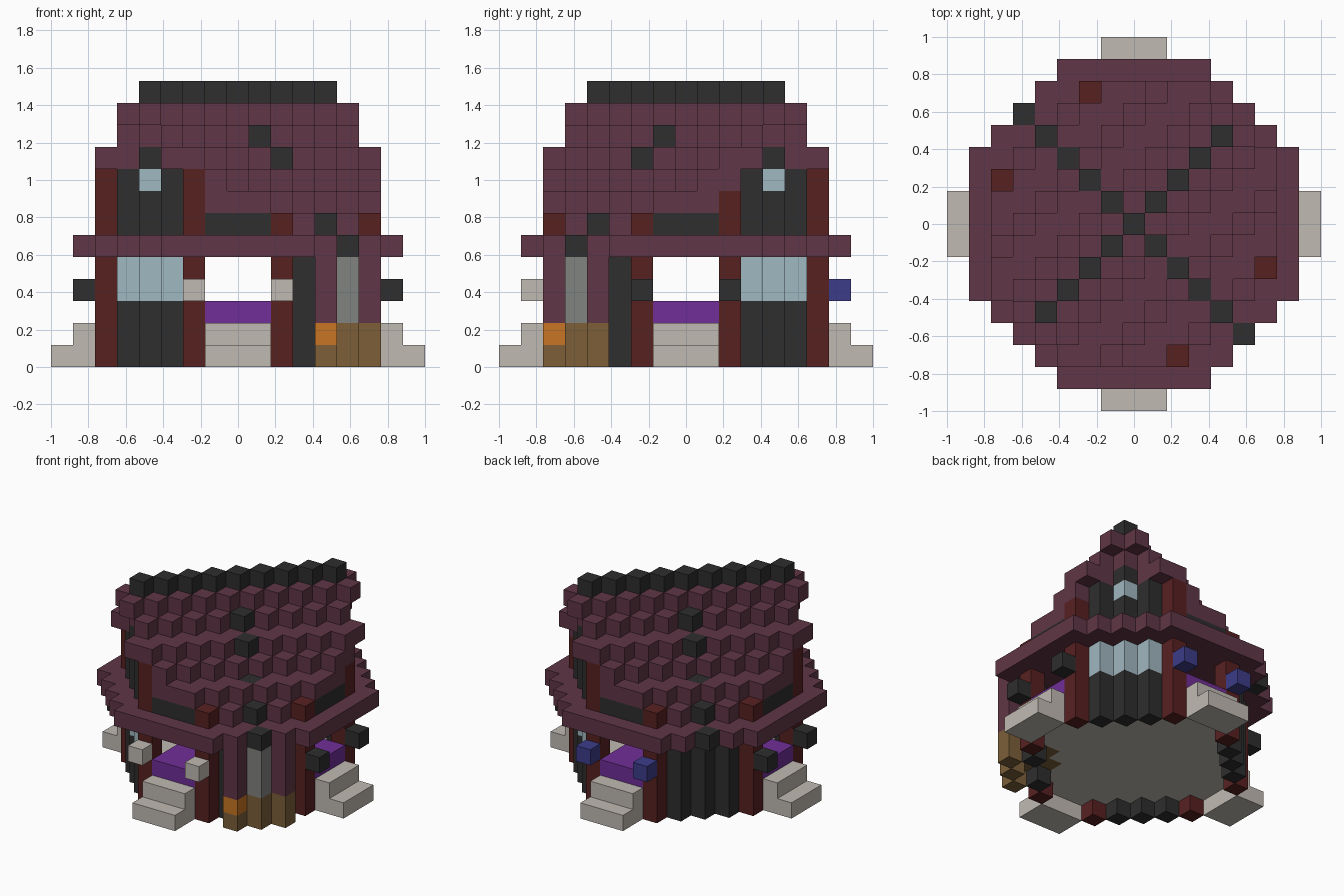
import bpy
import bmesh
from mathutils import Vector

cube = bpy.data.objects.get("Cube")
if cube:
    bpy.data.objects.remove(cube)

CELL = 2 / 17

# Palette, given as display values and converted to linear
PALETTE = {
    "maroon": (96, 54, 70), "charcoal": (46, 46, 46), "stone": (192, 186, 178),
    "dark red": (88, 33, 33), "pale glass": (160, 184, 193), "violet": (112, 46, 152),
    "brown": (124, 95, 57), "orange": (199, 117, 35), "grey": (129, 131, 128),
    "blue": (60, 60, 138),
}


def linear(value):
    value /= 255
    return value / 12.92 if value <= 0.04045 else ((value + 0.055) / 1.055) ** 2.4


def make_material(name, rgb):
    colour = [linear(c) for c in rgb] + [1]
    mat = bpy.data.materials.new(name)
    mat.use_nodes = True
    mat.diffuse_color = colour
    bsdf = mat.node_tree.nodes["Principled BSDF"]
    bsdf.inputs["Base Color"].default_value = colour
    bsdf.inputs["Roughness"].default_value = 0.9
    return mat


MATERIALS = {name: make_material(name, rgb) for name, rgb in PALETTE.items()}
blocks = {}  # (x, y, layer) -> (part, colour)


def put(part, colour, columns, layers):
    for x, y in columns:
        for z in layers:
            blocks[x, y, z] = (part, colour)


def both_ways(columns):
    """Columns plus their half-turn copies."""
    return columns + [(-x, -y) for x, y in columns]


def diagonal(across, reach):
    """Columns in a line parallel to the ridge."""
    return [((u + across) // 2, (u - across) // 2)
            for u in range(-reach, reach + 1) if (u + across) % 2 == 0]


SIDE = range(-1, 2)
GROUND = range(5)
octagon = [(x, y) for x in range(-7, 8) for y in range(-7, 8) if abs(x) + abs(y) <= 10]
inside = [(x, y) for x, y in octagon
          if max(abs(x), abs(y)) <= 6 and abs(x) + abs(y) <= 7]

# Floor and the cross-shaped rug that reaches each doorway
put("floor", "stone", inside, [1])
put("rug", "violet", [(x, y) for x, y in inside if min(abs(x), abs(y)) <= 1], [2])

# Steps on all four sides
for s in (-1, 1):
    for t in SIDE:
        for column in ((t, s * 7), (s * 7, t)):
            put("steps", "stone", [column], [0, 1])
        put("steps", "stone", [(t, s * 8), (s * 8, t)], [0])

# Door posts and the lamps fixed to them
for sx in (-2, 2):
    for sy in (-1, 1):
        put("door_posts", "dark red", [(sx, sy * 6), (sy * 6, sx)], GROUND)
        put("lamps", "blue" if sy > 0 else "stone", [(sx, sy * 7)], [3])
        put("lamps", "charcoal", [(sy * 7, sx)], [3])

# Diagonal walls, with wide windows under the gables
wall = [(-3, 5), (-4, 4), (-5, 3)]
gable = both_ways([(3, 5), (4, 4), (5, 3)])
put("walls", "charcoal", wall + [(3, -5), (5, -3)], GROUND)
put("walls", "charcoal", gable, range(3))
put("windows", "pale glass", gable, [3, 4])

# Corner bay with its counter
put("counter", "brown", [(4, -5), (5, -4), (4, -4), (3, -4), (4, -3)], [1, 2, 3])
bay = [(4, -6), (5, -5), (6, -4)]
put("bay", "brown", bay, [0, 1])
put("bay", "orange", bay[:1], [1])
put("bay", "maroon", bay, [2, 3, 4])
put("bay", "grey", bay[1:2], [2, 3, 4])

# Eaves slab
put("eaves", "maroon", octagon, [5])
put("eaves", "charcoal", both_ways([(5, -5)]), [5])

# Upper walls and gable ends
put("upper_walls", "charcoal", both_ways([(t, 6) for t in SIDE] + [(6, t) for t in SIDE]), [6])
put("gable_walls", "charcoal", gable, [6, 7, 8])
put("gable_walls", "maroon", gable, [9])
ends = both_ways([(4, 4)])
put("gable_walls", "pale glass", ends, [8])
put("gable_walls", "charcoal", ends, [9])
put("gable_walls", "maroon", ends, [10, 11])
put("gable_posts", "dark red", both_ways([(2, 6), (6, 2)]), [6, 7, 8])
put("gable_posts", "maroon", [(6, 2)], [8])

# Stepped roof: distance from ridge, reach along it, layers
COURSES = [(1, 9, [11]), (2, 8, [10]), (3, 9, [9]), (4, 8, [9]),
           (5, 7, [7, 8]), (6, 6, [7]), (7, 5, [7]), (8, 4, [6])]
put("ridge", "charcoal", diagonal(0, 8), [12])
for across, reach, layers in COURSES:
    line = both_ways(diagonal(across, reach))
    put("roof", "maroon", line, layers)
    if across % 2 == 0:  # dark rib down the middle of each slope
        put("roof", "charcoal", both_ways([(across // 2, -across // 2)]), layers)
put("roof", "dark red", both_ways([(2, -6), (6, -2)]), [6])


def build(part):
    """Mesh the exposed faces of one part's blocks."""
    bm = bmesh.new()
    colours = []
    for cell, (owner, colour) in blocks.items():
        if owner != part:
            continue
        if colour not in colours:
            colours.append(colour)
        centre = Vector(cell) + Vector((0, 0, 0.5))
        for axis in range(3):
            for sign in (-1, 1):
                normal = Vector((0, 0, 0))
                normal[axis] = sign
                if tuple(int(c) for c in Vector(cell) + normal) in blocks:
                    continue
                a = Vector((0, 0, 0))
                a[(axis + 1) % 3] = 0.5
                b = normal.cross(a)
                corners = (a + b, b - a, -a - b, a - b)
                face = bm.faces.new([bm.verts.new((centre + normal / 2 + c) * CELL)
                                     for c in corners])
                face.normal_update()
                if face.normal.dot(normal) < 0:
                    face.normal_flip()
                face.material_index = colours.index(colour)
    bmesh.ops.remove_doubles(bm, verts=bm.verts, dist=CELL / 100)
    mesh = bpy.data.meshes.new(part)
    bm.to_mesh(mesh)
    bm.free()
    for colour in colours:
        mesh.materials.append(MATERIALS[colour])
    bpy.context.collection.objects.link(bpy.data.objects.new(part, mesh))


for part in sorted({owner for owner, _ in blocks.values()}):
    build(part)
